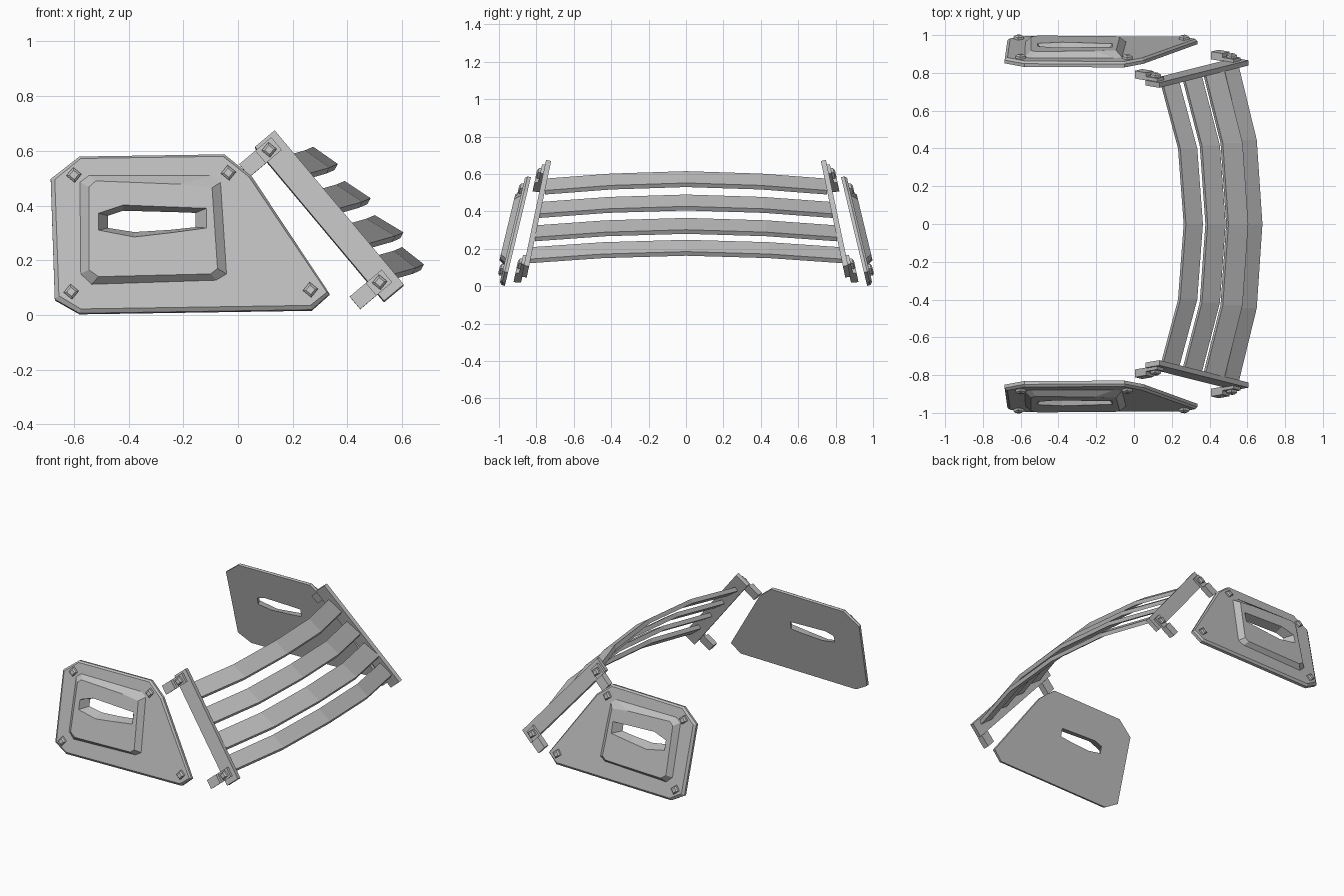
import bpy, bmesh, math
from mathutils import Vector

cube = bpy.data.objects.get("Cube")
if cube:
    bpy.data.objects.remove(cube, do_unlink=True)

grey = bpy.data.materials.new("plain_grey")
grey.use_nodes = True
colour = (0.52, 0.52, 0.52, 1)
grey.diffuse_color = colour
grey.node_tree.nodes["Principled BSDF"].inputs["Base Color"].default_value = colour


def loft(name, rings, closed=False):
    """Skin equal-length rings; cap the ends, or join last to first."""
    bm = bmesh.new()
    loops = [[bm.verts.new(p) for p in ring] for ring in rings]
    n = len(loops[0])
    pairs = list(zip(loops, loops[1:]))
    if closed:
        pairs.append((loops[-1], loops[0]))
    else:
        bm.faces.new(loops[0])
        bm.faces.new(loops[-1])
    for a, b in pairs:
        for i in range(n):
            j = (i + 1) % n
            bm.faces.new((a[i], a[j], b[j], b[i]))
    bmesh.ops.recalc_face_normals(bm, faces=bm.faces)
    mesh = bpy.data.meshes.new(name)
    bm.to_mesh(mesh)
    bm.free()
    mesh.materials.append(grey)
    obj = bpy.data.objects.new(name, mesh)
    bpy.context.collection.objects.link(obj)
    return obj


def leaning_plane(base, lean, side):
    """Map (x, z, outward offset) onto a leaning plane on one side."""
    normal = Vector((0, -1, lean)).normalized()

    def place(x, z, d):
        z -= normal.z * max(d, 0)
        p = Vector((x, lean * z - base, z)) + normal * d
        return Vector((p.x, -side * p.y, p.z))
    return place


def bolt(name, place, x, z, d, turn):
    rings = []
    for radius, height in ((0.028, 0), (0.028, 0.012), (0.017, 0.02)):
        rings.append([place(x + radius * math.cos(turn + k * math.pi / 2),
                            z + radius * math.sin(turn + k * math.pi / 2),
                            d + height) for k in range(4)])
    loft(name, rings)


def slab(name, place, centre, u, along, half_width, depth):
    """Box lying on a plane, running along direction u."""
    v = Vector((-u.y, u.x))
    corners = [centre + u * a + v * w * half_width
               for a, w in ((along[0], -1), (along[1], -1), (along[1], 1), (along[0], 1))]
    loft(name, [[place(c.x, c.y, d) for c in corners] for d in depth])


# Outlines run round from lower left, all with the same count
outline = [(-0.67, 0.06), (-0.58, 0.009), (0.27, 0.022), (0.335, 0.08),
           (0.05, 0.51), (-0.05, 0.59), (-0.58, 0.582), (-0.685, 0.5)]
face_edge = [(-0.655, 0.07), (-0.575, 0.022), (0.265, 0.035), (0.325, 0.083),
             (0.04, 0.505), (-0.055, 0.58), (-0.575, 0.572), (-0.67, 0.495)]
pad_base = [(-0.575, 0.15), (-0.535, 0.112), (-0.08, 0.127), (-0.042, 0.15),
            (-0.064, 0.485), (-0.1, 0.51), (-0.545, 0.51), (-0.578, 0.485)]
pad_top = [(-0.545, 0.165), (-0.51, 0.14), (-0.1, 0.15), (-0.075, 0.17),
           (-0.095, 0.465), (-0.21, 0.478), (-0.52, 0.49), (-0.545, 0.468)]
slot_rim = [(-0.51, 0.31), (-0.38, 0.285), (-0.25, 0.3), (-0.115, 0.318),
            (-0.115, 0.39), (-0.2, 0.393), (-0.42, 0.402), (-0.51, 0.372)]
slot_back = [(-0.475, 0.325), (-0.38, 0.31), (-0.25, 0.318), (-0.155, 0.328),
             (-0.155, 0.38), (-0.2, 0.382), (-0.42, 0.388), (-0.475, 0.37)]

# Direction down the end bar, and the bracket direction across it
down = Vector((0.475, -0.567)).normalized()
inward = Vector((down.y, -down.x))

for label, side in (("front", 1), ("rear", -1)):
    # Slotted side plate with raised pad
    plate = leaning_plane(1.0, 0.24, side)
    layers = [(slot_back, -0.03), (outline, -0.03), (outline, -0.012), (face_edge, 0),
              (pad_base, 0), (pad_top, 0.03), (slot_rim, 0.03)]
    loft(label + "_side_plate",
         [[plate(x, z, d) for x, z in pts] for pts, d in layers], closed=True)
    for i, (x, z) in enumerate(((-0.6, 0.512), (-0.035, 0.52), (-0.61, 0.085), (0.265, 0.092))):
        bolt(f"{label}_plate_bolt_{i + 1}", plate, x, z, 0, 0.1)

    # Sloping end bar of the grille
    bar = leaning_plane(0.89, 0.21, side)
    slab(label + "_end_bar", bar, Vector((0.098, 0.645)), down, (0, 0.735), 0.047, (-0.028, 0))

    # Stepped brackets bolted to the bar
    for end, spot in (("upper", (0.114, 0.604)), ("lower", (0.518, 0.12))):
        c = Vector(spot)
        name = f"{label}_{end}_bracket"
        slab(name + "_seat", bar, c, inward, (-0.035, 0.045), 0.03, (0, 0.016))
        slab(name + "_arm", bar, c, inward, (0.04, 0.118), 0.03, (-0.004, 0.036))
        bolt(name + "_bolt", bar, *spot, 0.016, 0.1)

# Four bowed slats: inner x, outer x, top z at mid-span, end y
slats = [(0.275, 0.365, 0.615, 0.755), (0.39, 0.485, 0.49, 0.782),
         (0.5, 0.605, 0.365, 0.808), (0.6, 0.68, 0.248, 0.835)]
for i, (x0, x1, top, end) in enumerate(slats):
    knee = 0.4 + 0.015 * i
    rings = []
    for y, dx, dz in ((-end, -0.125, -0.04), (-knee, -0.03, -0.013), (0, 0, 0),
                      (knee, -0.03, -0.013), (end, -0.125, -0.04)):
        section = ((x0, top), (x1, top - 0.063), (x1 - 0.012, top - 0.085), (x0 - 0.012, top - 0.025))
        rings.append([(x + dx, y, z + dz) for x, z in section])
    loft(f"slat_{i + 1}", rings)
